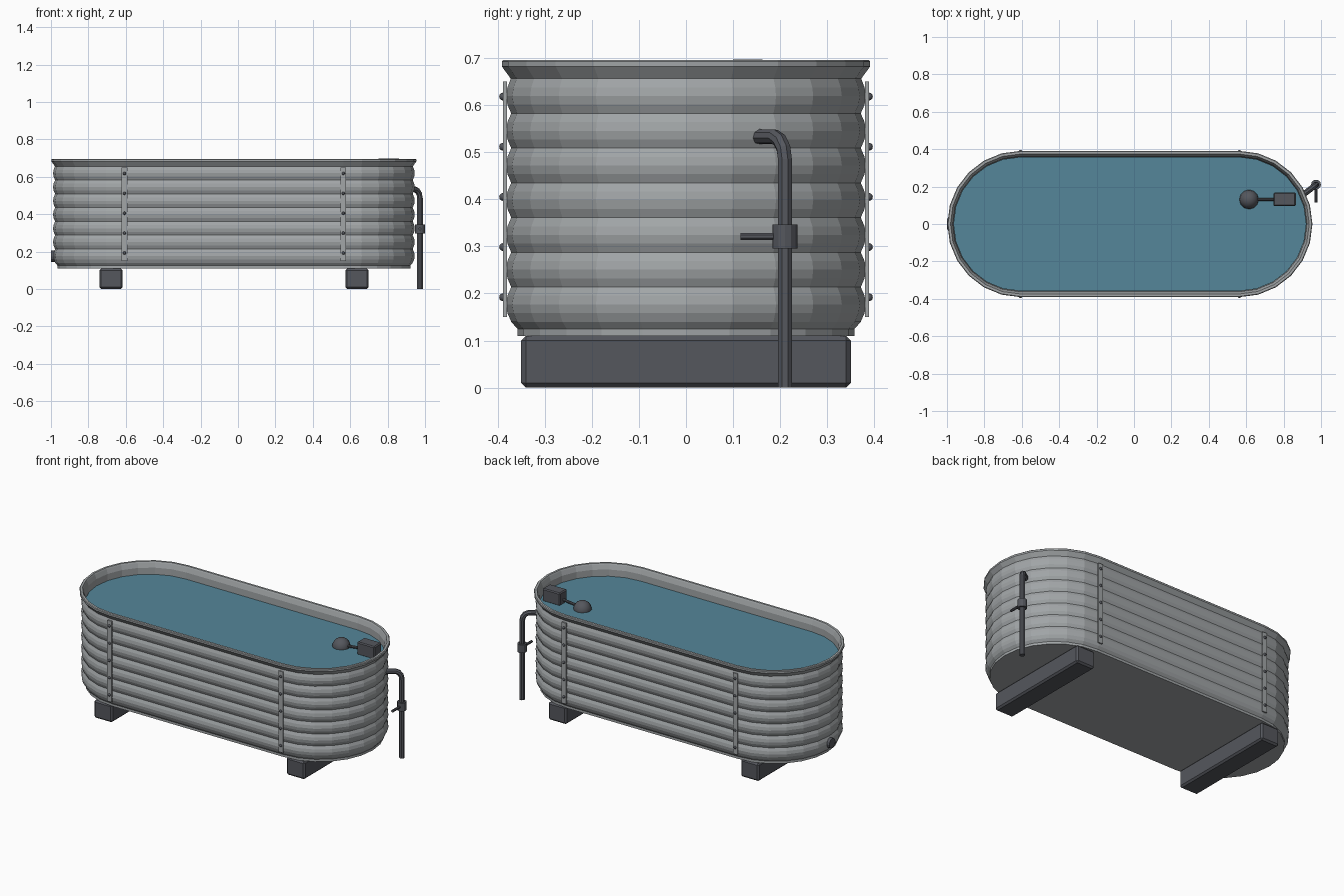
import bpy, bmesh, math
from mathutils import Vector

if "Cube" in bpy.data.objects:
    bpy.data.objects.remove(bpy.data.objects["Cube"])

CX, HALF, SEG = -0.022, 0.585, 12


def material(name, color):
    m = bpy.data.materials.new(name)
    m.diffuse_color = color
    m.use_nodes = True
    m.node_tree.nodes["Principled BSDF"].inputs["Base Color"].default_value = m.diffuse_color
    return m


STEEL = material("galvanised_steel", (0.36, 0.38, 0.39, 1))
DARK = material("dark_iron", (0.09, 0.095, 0.11, 1))
WATER = material("water_blue", (0.09, 0.24, 0.32, 1))


def finish(name, bm, mat, smooth=False):
    bmesh.ops.recalc_face_normals(bm, faces=bm.faces)
    me = bpy.data.meshes.new(name)
    bm.to_mesh(me)
    bm.free()
    me.materials.append(mat)
    ob = bpy.data.objects.new(name, me)
    bpy.context.collection.objects.link(ob)
    if smooth:
        for p in me.polygons:
            p.use_smooth = True
    return ob


def stadium(r, z):
    pts = []
    for side, start in ((1, -math.pi / 2), (-1, math.pi / 2)):
        for i in range(SEG + 1):
            a = start + math.pi * i / SEG
            pts.append((CX + side * HALF + r * math.cos(a), r * math.sin(a), z))
    return pts


def loft(name, profile, mat):
    bm = bmesh.new()
    rings = [[bm.verts.new(p) for p in stadium(r, z)] for r, z in profile]
    n = len(rings[0])
    for a, b in zip(rings, rings[1:]):
        for i in range(n):
            j = (i + 1) % n
            bm.faces.new((a[i], a[j], b[j], b[i]))
    bm.faces.new(rings[0])
    if len(rings) > 1:
        bm.faces.new(rings[-1])
    return finish(name, bm, mat)


def box(name, lo, hi, mat, bevel=0.0):
    lo, hi = Vector(lo), Vector(hi)
    bm = bmesh.new()
    bmesh.ops.create_cube(bm, size=1)
    for v in bm.verts:
        v.co = (lo + hi) / 2 + v.co * (hi - lo)
    if bevel:
        bmesh.ops.bevel(bm, geom=bm.edges[:], offset=bevel, segments=1,
                        affect='EDGES')
    return finish(name, bm, mat)


def tube(name, path, r, mat, sides=8):
    # sweep a round section along a path, with mitred joints
    path = [Vector(p) for p in path]
    bm = bmesh.new()
    rings = []
    d0 = (path[1] - path[0]).normalized()
    u = d0.orthogonal().normalized()
    for k, p in enumerate(path):
        d = (path[min(k + 1, len(path) - 1)] - path[max(k - 1, 0)]).normalized()
        u = (u - d * u.dot(d)).normalized()
        w = d.cross(u)
        rings.append([bm.verts.new(p + r * (u * math.cos(t) + w * math.sin(t)))
                      for t in (2 * math.pi * (i + 0.5) / sides for i in range(sides))])
    for a, b in zip(rings, rings[1:]):
        for i in range(sides):
            j = (i + 1) % sides
            bm.faces.new((a[i], a[j], b[j], b[i]))
    bm.faces.new(rings[0])
    bm.faces.new(rings[-1])
    return finish(name, bm, mat)


def ball(name, center, r, mat, u=12, v=8):
    bm = bmesh.new()
    bmesh.ops.create_uvsphere(bm, u_segments=u, v_segments=v, radius=r)
    bmesh.ops.translate(bm, verts=bm.verts, vec=center)
    return finish(name, bm, mat, smooth=True)


# corrugated tank: base, seven rounded ridges, flared rim, inner wall and floor
profile = [(0.358, 0.11), (0.358, 0.125)]
Z0, PITCH, RIDGES = 0.14, 0.0737, 7
for k in range(RIDGES):
    for t, r in ((0, 0.371), (0.25, 0.379), (0.5, 0.382), (0.75, 0.379)):
        profile.append((r, Z0 + (k + t) * PITCH))
profile += [(0.372, 0.656), (0.391, 0.682), (0.391, 0.692), (0.387, 0.696),
            (0.374, 0.696), (0.370, 0.688), (0.361, 0.662), (0.358, 0.13)]
loft("corrugated_tank", profile, STEEL)

# water surface
loft("water", [(0.3585, 0.622)], WATER)

# seam straps with rivets on both long sides
for sy, side in ((-1, "front"), (1, "back")):
    for sx, end in ((-1, "left"), (1, "right")):
        x = CX + sx * HALF
        ys = sorted((sy * 0.380, sy * 0.388))
        box(f"strap_{side}_{end}", (x - 0.015, ys[0], 0.15),
            (x + 0.015, ys[1], 0.65), STEEL)
        for i in range(5):
            ball(f"rivet_{side}_{end}_{i + 1}",
                 (x, sy * 0.388, 0.192 + i * 0.1065), 0.0085, DARK, 8, 6)

# support skids
for end, x in (("left", -0.679), ("right", 0.636)):
    box(f"skid_{end}", (x - 0.0625, -0.35, 0), (x + 0.0625, 0.35, 0.11), DARK, 0.01)

# supply pipe with valve
PX, PY = 0.973, 0.21
tube("supply_pipe", [(PX, PY, 0), (PX, PY, 0.485), (PX - 0.004, PY - 0.003, 0.508),
                     (PX - 0.014, PY - 0.011, 0.525), (PX - 0.028, PY - 0.022, 0.533),
                     (PX - 0.085, PY - 0.066, 0.533)], 0.016, DARK)
tube("valve_body", [(PX, PY, 0.296), (PX, PY, 0.346)], 0.0265, DARK, 12)
tube("valve_handle", [(PX, PY, 0.321), (PX, 0.116, 0.321)], 0.008, DARK)

# float valve: housing, arm and float
box("float_valve_housing", (0.745, 0.095, 0.617), (0.865, 0.168, 0.697), DARK, 0.006)
tube("float_arm", [(0.75, 0.131, 0.645), (0.615, 0.131, 0.63)], 0.008, DARK)
ball("float_ball", (0.615, 0.131, 0.622), 0.052, DARK)

# drain plug
tube("drain_plug", [(-0.96, 0, 0.175), (-1.0, 0, 0.175)], 0.03, DARK, 12)
